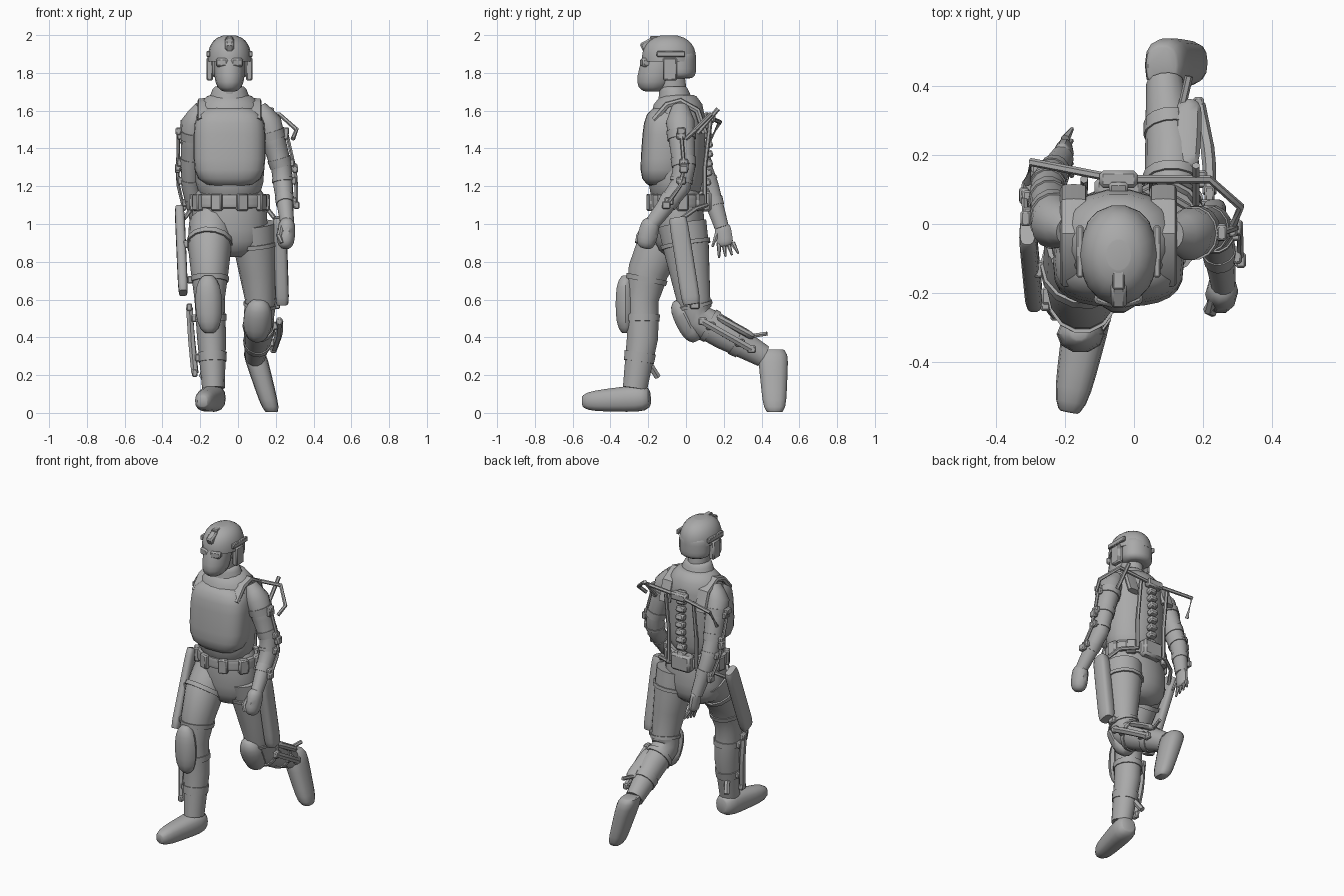
import bpy
import bmesh
import math
from mathutils import Euler, Matrix, Vector

cube = bpy.data.objects.get("Cube")
if cube:
    bpy.data.objects.remove(cube, do_unlink=True)

grey = bpy.data.materials.new("plain grey")
grey.use_nodes = True
grey.diffuse_color = (.4, .4, .4, 1)
grey.node_tree.nodes["Principled BSDF"].inputs["Base Color"].default_value = grey.diffuse_color

parts = []
sides_of_body = {"left": 1, "right": -1}
RIGHTWARD = Vector((1, 0, 0))
UPWARD = Vector((0, 0, 1))
MIDDLE = -.045


def middle(y, z):
    """Point on the middle plane of the body."""
    return Vector((MIDDLE, y, z))


def finish(name, bm):
    bmesh.ops.recalc_face_normals(bm, faces=bm.faces)
    mesh = bpy.data.meshes.new(name)
    bm.to_mesh(mesh)
    bm.free()
    mesh.materials.append(grey)
    obj = bpy.data.objects.new(name, mesh)
    bpy.context.collection.objects.link(obj)
    parts.append(obj)


def loft(name, centres, widths, depths, sides=14, square=1, level=False, across=RIGHTWARD):
    """Skin a row of rounded cross-sections; level keeps each one horizontal."""
    bm = bmesh.new()
    rows = []
    last = len(centres) - 1
    for i, centre in enumerate(centres):
        along = UPWARD if level else (centres[min(i + 1, last)] - centres[max(i - 1, 0)]).normalized()
        u = (across - along * across.dot(along)).normalized()
        v = along.cross(u)
        row = []
        for k in range(sides):
            angle = math.tau * k / sides
            c, s = math.cos(angle), math.sin(angle)
            c = math.copysign(abs(c) ** square, c)
            s = math.copysign(abs(s) ** square, s)
            row.append(bm.verts.new(centre + u * c * widths[i] + v * s * depths[i]))
        rows.append(row)
    for lower, upper in zip(rows, rows[1:]):
        for k in range(sides):
            bm.faces.new((lower[k - 1], lower[k], upper[k], upper[k - 1]))
    bm.faces.new(rows[0])
    bm.faces.new(rows[-1])
    finish(name, bm)


def pod(name, start, end, width, depth, fullness=4, taper=1, first=0, **shape):
    """Rounded body between two points: a superellipse outline, tapered, begun at first."""
    start, end = Vector(start), Vector(end)
    centres, scales = [], []
    steps = 10
    for i in range(steps + 1):
        # Cosine spacing gathers the rings near the rounded ends
        t = first + (1 - first) * (1 - math.cos(math.pi * i / steps)) / 2
        t = min(max(t, .01), .99)
        outline = (1 - abs(2 * t - 1) ** fullness) ** (1 / fullness)
        centres.append(start.lerp(end, t))
        scales.append(outline * (1 + (taper - 1) * t))
    loft(name, centres, [width * s for s in scales], [depth * s for s in scales], **shape)


def rod(name, points, radius=.012, tip=1):
    """Thin six-sided bar through the points, tapering to a share of its radius."""
    points = [Vector(p) for p in points]
    last = len(points) - 1
    radii = [radius * (1 + (tip - 1) * i / last) for i in range(len(points))]
    loft(name, points, radii, radii, sides=6, across=Vector((.5, .3, .8)))


def box(name, centre, size, turn=(0, 0, 0)):
    """Block with chamfered edges."""
    bm = bmesh.new()
    bmesh.ops.create_cube(bm, size=1, matrix=Matrix.Diagonal(size).to_4x4())
    bmesh.ops.bevel(bm, geom=bm.edges[:], offset=min(size) / 5, segments=1, affect="EDGES")
    bm.transform(Matrix.Translation(centre) @ Euler(turn).to_matrix().to_4x4())
    finish(name, bm)


def sample(limb, t):
    """Centre and radius of a limb at joint position t."""
    i = min(int(t), len(limb) - 2)
    x, y, z, radius = Vector(limb[i]).lerp(Vector(limb[i + 1]), t - i)
    return Vector((x, y, z)), radius


def wrap(name, limb, start, end, swell=1):
    """Limb surface, or a strap around part of it."""
    pieces = max(2, round((end - start) * 2))
    stations = [sample(limb, start + (end - start) * i / pieces) for i in range(pieces + 1)]
    radii = [radius * swell for centre, radius in stations]
    loft(name, [centre for centre, radius in stations], radii, [radius * 1.1 for radius in radii])


def strap(name, limb, t, side):
    """Strap with a clip on its outer side."""
    wrap(name, limb, t, t + .18, swell=1.08)
    centre, radius = sample(limb, t + .1)
    box(name + "_clip", centre + RIGHTWARD * side * radius * 1.1, (.03, .05, .04))


def outer_frame(name, limb, start, end, side, gap, radius):
    """Support bar that follows the outside of a limb."""
    points = []
    pieces = 5
    for i in range(pieces + 1):
        centre, reach = sample(limb, start + (end - start) * i / pieces)
        points.append(centre + RIGHTWARD * side * (reach + gap))
    rod(name, points, radius)
    for point in (points[0], points[-1]):
        box(name + "_joint", point, (.03, .045, .04))


# Trunk
pod("pelvis", middle(-.03, .82), middle(-.05, 1.25), width=.21, depth=.145,
    fullness=3, taper=.9, sides=18, level=True)
pod("torso", middle(-.06, 1.1), middle(-.04, 1.69), width=.185, depth=.15, sides=18, level=True)
pod("chest_armour", middle(-.13, 1.2), middle(-.1, 1.62), width=.19, depth=.12,
    sides=24, square=.7, level=True)
pod("neck", middle(-.06, 1.6), middle(-.08, 1.8), width=.065, depth=.075, fullness=9, level=True)
pod("collar", middle(-.05, 1.6), middle(-.065, 1.73), width=.13, depth=.11,
    fullness=9, taper=.65, level=True)

# Head and helmet
pod("face", middle(-.18, 1.7), middle(-.12, 1.95), width=.08, depth=.1, fullness=3, level=True)
pod("face_mask", middle(-.2, 1.71), middle(-.19, 1.83), width=.055, depth=.045, fullness=3, level=True)
pod("helmet", middle(-.09, 1.72), middle(-.09, 2), width=.116, depth=.146,
    fullness=2.5, first=.5, sides=18, level=True)
pod("helmet_nape", middle(-.03, 1.77), middle(-.03, 1.92), width=.1, depth=.085, fullness=5, level=True)
box("helmet_mount", middle(-.2, 1.95), (.045, .08, .05), turn=(.5, 0, 0))
box("helmet_ridge", middle(-.12, 1.985), (.035, .14, .02))

for name, side in sides_of_body.items():
    outward = RIGHTWARD * side
    box(name + "_goggle", middle(-.215, 1.855) + outward * .037, (.065, .045, .045), turn=(0, 0, side / 4))
    box(name + "_ear_cup", middle(-.085, 1.82) + outward * .105, (.035, .075, .12))
    box(name + "_helmet_rail", middle(-.08, 1.9) + outward * .112, (.02, .15, .03))

    # Shoulder harness, back rails and hip brackets
    strap_path = [middle(y, z) + outward * .13
                  for y, z in ((-.17, 1.55), (-.1, 1.63), (-.03, 1.65), (.06, 1.6), (.1, 1.48))]
    loft(name + "_shoulder_strap", strap_path, [.04] * len(strap_path), [.017] * len(strap_path),
         sides=8, square=.5)
    rod(name + "_back_rail", [middle(y, z) + outward * .1 for y, z in ((.1, 1.1), (.1, 1.3), (.13, 1.55))])
    rod(name + "_hip_bracket", [middle(.11, 1.1) + outward * .1, middle(.05, 1.08) + outward * .2,
                                middle(-.02, 1.03) + outward * .24])

# Legs as joints with a radius, the right one stepping forward
right_leg = [(-.14, -.05, 1, .12), (-.15, -.14, .88, .115), (-.15, -.2, .75, .1), (-.15, -.23, .6, .08),
             (-.14, -.23, .4, .077), (-.13, -.27, .13, .06)]
left_leg = [(.08, -.02, 1, .12), (.09, 0, .88, .113), (.12, .04, .6, .083), (.11, .06, .5, .08),
            (.11, .2, .42, .078), (.09, .41, .3, .055)]
right_arm = [(-.19, -.02, 1.62, .04), (-.23, 0, 1.54, .07), (-.25, .08, 1.3, .054), (-.25, .12, 1.2, .05),
             (-.21, .19, .98, .035)]
left_arm = [(.11, -.03, 1.62, .04), (.16, -.03, 1.54, .07), (.23, -.01, 1.3, .055), (.24, -.03, 1.2, .052),
            (.26, -.18, 1, .036)]
limbs = {"left_leg": left_leg, "right_leg": right_leg, "left_arm": left_arm, "right_arm": right_arm}

# Straps and outer support frames on every limb
for name, limb in limbs.items():
    side = sides_of_body[name.split("_")[0]]
    wrap(name, limb, 0, len(limb) - 1)
    for spot in (.8, 2.2, 3.4, 4.3) if "leg" in name else (1.2, 1.8, 2.6, 3.3):
        strap(name + "_strap", limb, spot, side)
    if "leg" in name:
        outer_frame(name + "_calf_frame", limb, 3.2, 4.7, side, gap=.03, radius=.02)
    else:
        outer_frame(name + "_upper_frame", limb, 1.2, 2, side, gap=.014, radius=.01)
        outer_frame(name + "_lower_frame", limb, 2.1, 3.5, side, gap=.016, radius=.01)

# Boots and knee pads
pod("right_boot", (-.12, -.19, .08), (-.19, -.55, .06), width=.075, depth=.078, taper=.65, square=.8)
pod("left_boot", (.08, .46, .34), (.18, .47, 0), width=.065, depth=.085,
    fullness=5, taper=.7, square=.8, level=True)
pod("right_knee_pad", (-.16, -.32, .73), (-.15, -.32, .42), width=.07, depth=.055, fullness=2.5, sides=10)
pod("left_knee_pad", (.11, -.05, .6), (.1, .06, .38), width=.075, depth=.065, fullness=2.5, sides=10)
pod("left_calf_guard", (.15, .16, .51), (.16, .36, .4), width=.04, depth=.022, sides=8)
rod("right_calf_spur", [(-.16, -.2, .27), (-.19, -.15, .19)], radius=.018)
rod("left_calf_spur", [(.13, .3, .4), (.16, .43, .42)])

# Long thigh cases
pod("left_thigh_case", (.22, -.045, 1.04), (.235, .03, .57), width=.036, depth=.05, fullness=9, square=.6)
pod("right_thigh_case", (-.31, -.02, 1.09), (-.29, -.22, .63), width=.026, depth=.05, fullness=9, square=.6)

# Belt with a ring of pouches
pod("belt", middle(-.045, 1.08), middle(-.045, 1.16), width=.2, depth=.15, fullness=9, sides=20, level=True)
pouches = 9
for k in range(pouches):
    angle = math.tau * (k + .25) / pouches
    spot = middle(-.045, 1.115) + Vector((math.cos(angle) * .195, math.sin(angle) * .15, 0))
    box("belt_pouch", spot, (.035, .06, .09), turn=(0, 0, angle))
box("rear_pack", middle(.1, 1.12), (.14, .07, .11))

# Closed left hand, open right hand
pod("left_fist", (.26, -.18, 1.03), (.25, -.22, .87), width=.047, depth=.055, fullness=3, sides=10)
rod("left_thumb", [(.235, -.22, .98), (.215, -.25, .94), (.23, -.26, .9)], radius=.018, tip=.6)
pod("right_palm", (-.21, .19, 1), (-.2, .21, .88), width=.028, depth=.046, sides=10)
for k in range(4):
    knuckle = Vector((-.2, .175 + k * .024, .9))
    rod("right_finger", [knuckle, knuckle + Vector((.02, k * .01, k * .008 - .08))], radius=.014, tip=.4)
rod("right_thumb", [(-.2, .165, .95), (-.18, .14, .88)], radius=.014, tip=.5)

# Back support: curved spine, and a bar behind the shoulders
links = 10
for k in range(links):
    t = k / links
    box("spine_link", middle(.095 + .025 * math.sin(math.pi * t), 1.12 + t / 2), (.055, .045, .038), turn=(.3, 0, 0))
hub = middle(.13, 1.56)
box("shoulder_hub", hub, (.11, .05, .05))
rod("left_shoulder_bar", [hub, (.22, .13, 1.58), (.31, .05, 1.5), (.29, 0, 1.45)])
rod("right_shoulder_bar", [hub, (-.3, .18, 1.54), (-.31, .12, 1.43)])
rod("rear_strut", [(.18, .06, 1.48), (.18, .17, 1.61)])

# Smooth shading with crisp creases
bpy.ops.object.select_all(action="DESELECT")
for obj in parts:
    obj.select_set(True)
bpy.context.view_layer.objects.active = parts[0]
bpy.ops.object.shade_smooth_by_angle(angle=math.radians(40))
